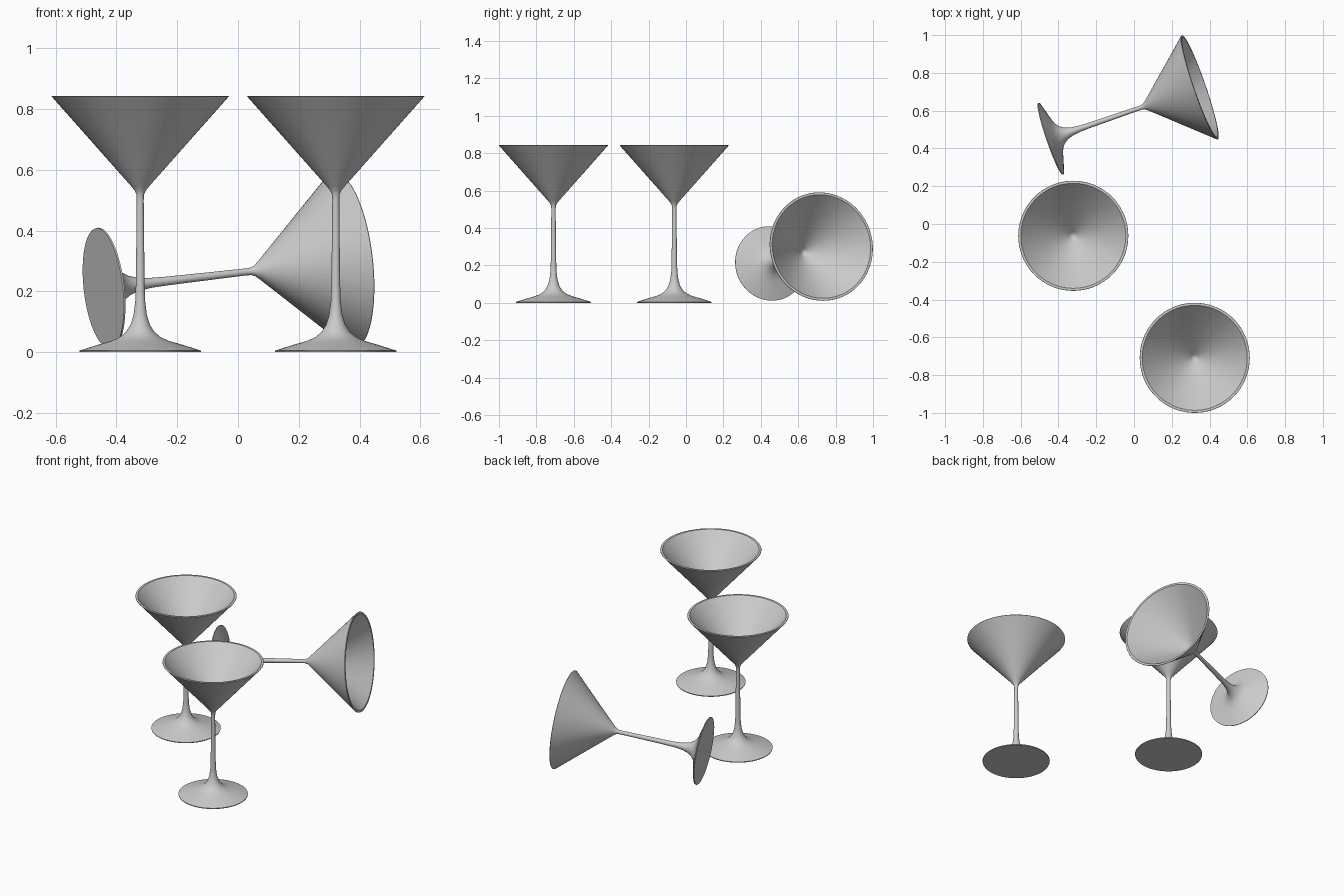
import bpy, bmesh
from math import radians, cos, sin, pi
from mathutils import Matrix

if "Cube" in bpy.data.objects:
    bpy.data.objects.remove(bpy.data.objects["Cube"])

SEGMENTS = 72

# Half profile (radius, height): foot, stem, outer bowl, rim, inner bowl
PROFILE = [
    (0, 0), (0.199, 0), (0.2, 0.005), (0.14, 0.024), (0.095, 0.037),
    (0.068, 0.049), (0.047, 0.066), (0.032, 0.090), (0.022, 0.122),
    (0.0165, 0.165), (0.0145, 0.22), (0.013, 0.35), (0.0115, 0.50),
    (0.0125, 0.518), (0.018, 0.531), (0.030, 0.546), (0.2915, 0.841),
    (0.2905, 0.843), (0.278, 0.843), (0.02, 0.556), (0.010, 0.549), (0, 0.547),
]


def lathe(name, profile):
    bm = bmesh.new()
    rings = []
    for r, z in profile:
        n = SEGMENTS if r > 0 else 1
        rings.append([bm.verts.new((r * cos(2 * pi * i / SEGMENTS),
                                    r * sin(2 * pi * i / SEGMENTS), z))
                      for i in range(n)])
    for a, b in zip(rings, rings[1:]):
        for i in range(SEGMENTS):
            j = (i + 1) % SEGMENTS
            if len(a) == 1:
                bm.faces.new((a[0], b[j], b[i]))
            elif len(b) == 1:
                bm.faces.new((a[i], a[j], b[0]))
            else:
                bm.faces.new((a[i], a[j], b[j], b[i]))
    bmesh.ops.recalc_face_normals(bm, faces=bm.faces)
    mesh = bpy.data.meshes.new(name)
    bm.to_mesh(mesh)
    bm.free()
    mesh.shade_smooth()
    mesh.set_sharp_from_angle(angle=radians(35))
    return mesh


def place(name, mesh, matrix):
    obj = bpy.data.objects.new(name, mesh)
    bpy.context.collection.objects.link(obj)
    obj.matrix_world = matrix


glass = lathe("cocktail_glass", PROFILE)

# Two standing glasses
place("standing_glass_left", glass, Matrix.Translation((-0.3215, -0.0625, 0)))
place("standing_glass_right", glass, Matrix.Translation((0.3215, -0.7085, 0)))

# Fallen glass, resting on the edges of its foot and rim
place("fallen_glass", glass,
      Matrix.Translation((-0.443, 0.451, 0.210))
      @ Matrix.Rotation(radians(19), 4, 'Z')
      @ Matrix.Rotation(radians(90 - 6.2), 4, 'Y'))
